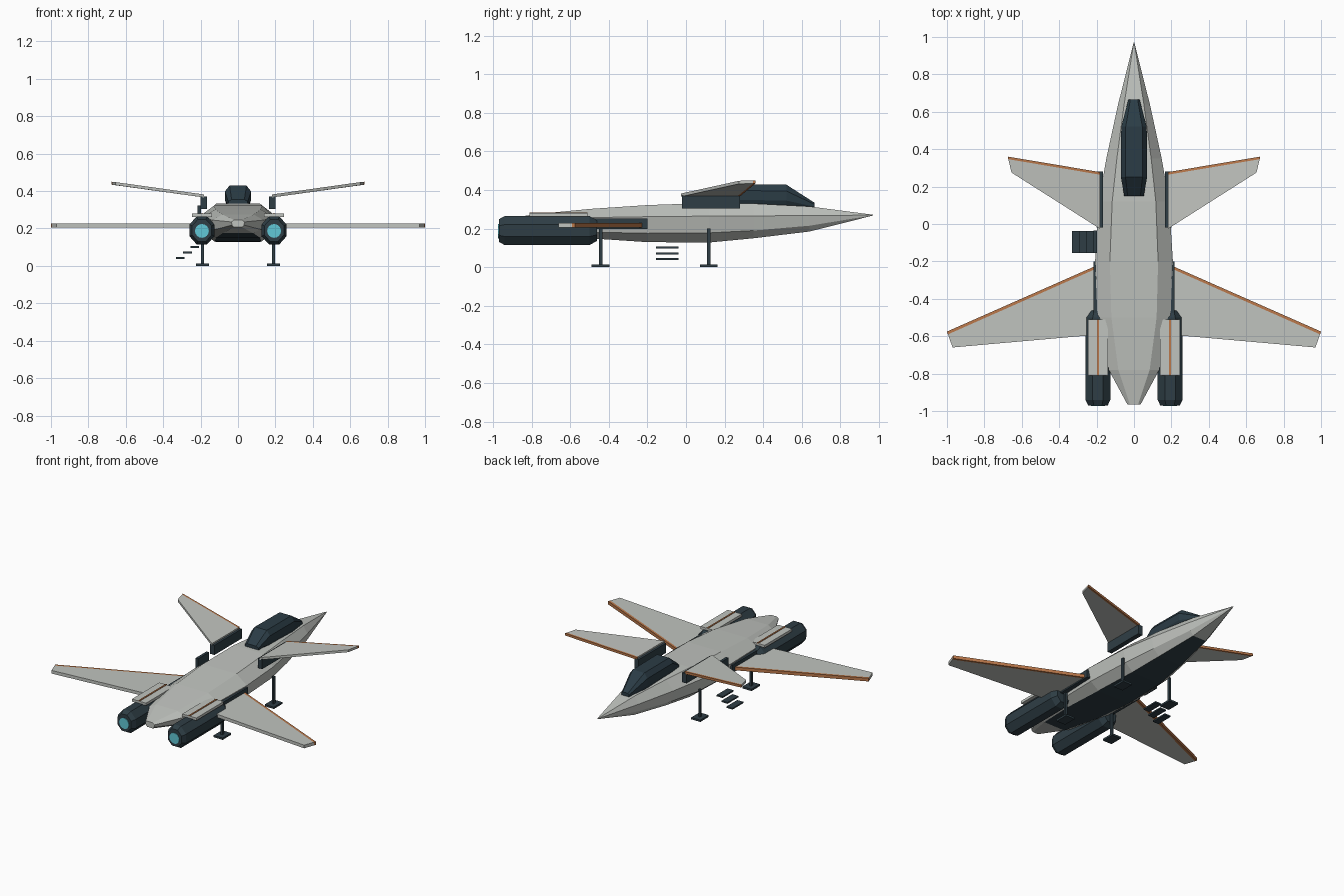
import bpy, bmesh, math
from mathutils import Vector

if "Cube" in bpy.data.objects:
    bpy.data.objects.remove(bpy.data.objects["Cube"])


def material(name, rgb):
    m = bpy.data.materials.new(name)
    m.diffuse_color = (*rgb, 1)
    m.use_nodes = True
    m.node_tree.nodes["Principled BSDF"].inputs["Base Color"].default_value = m.diffuse_color
    return m


HULL = material("light grey hull", (0.53, 0.55, 0.52))
DARK = material("dark slate", (0.028, 0.048, 0.06))
GLASS = material("canopy glass", (0.024, 0.045, 0.06))
ORANGE = material("copper orange", (0.50, 0.19, 0.07))
CYAN = material("engine glow", (0.12, 0.58, 0.68))


def finish(name, bm, *mats):
    bmesh.ops.recalc_face_normals(bm, faces=bm.faces)
    me = bpy.data.meshes.new(name)
    bm.to_mesh(me)
    bm.free()
    for m in mats:
        me.materials.append(m)
    ob = bpy.data.objects.new(name, me)
    bpy.context.collection.objects.link(ob)
    return ob


def loft(name, rings, *mats):
    """Skin equal-length rings of points and cap both ends."""
    bm = bmesh.new()
    vs = [[bm.verts.new(p) for p in r] for r in rings]
    n = len(vs[0])
    for a, b in zip(vs, vs[1:]):
        for i in range(n):
            j = (i + 1) % n
            bm.faces.new((a[i], a[j], b[j], b[i]))
    bm.faces.new(vs[0])
    bm.faces.new(vs[-1])
    return finish(name, bm, *mats)


def box(name, x, y, z, mat):
    return loft(name, [[(a, y[0], z[0]), (a, y[1], z[0]), (a, y[1], z[1]), (a, y[0], z[1])] for a in x], mat)


def plate(name, pts, thick, mat):
    """Slab with the given 3D outline as its middle surface."""
    return loft(name, [[(x, y, z + d) for x, y, z in pts] for d in (-thick / 2, thick / 2)], mat)


def octagon(x, y, z, rx, rz):
    k = 1 / math.cos(math.pi / 8)
    return [(x + rx * k * math.cos(a), y, z + rz * k * math.sin(a))
            for a in [math.pi / 8 + i * math.pi / 4 for i in range(8)]]


# Fuselage: y, half width, then top, shoulder, lower side and bottom heights
stations = [(0.97, 0.002, 0.272, 0.270, 0.269, 0.268),
            (0.64, 0.085, 0.315, 0.268, 0.215, 0.185),
            (0.35, 0.148, 0.330, 0.266, 0.190, 0.150),
            (0.12, 0.188, 0.333, 0.265, 0.178, 0.128),
            (-0.20, 0.208, 0.322, 0.262, 0.176, 0.130),
            (-0.50, 0.195, 0.302, 0.257, 0.182, 0.150),
            (-0.78, 0.135, 0.275, 0.245, 0.195, 0.175),
            (-0.965, 0.035, 0.246, 0.235, 0.218, 0.207)]
rings = []
for y, w, t, m, l, b in stations:
    half = [(0.62 * w, t), (w, m), (0.9 * w, l), (0.6 * w, b)]
    rings.append([(x, y, z) for x, z in half] + [(-x, y, z) for x, z in reversed(half)])
hull = loft("fuselage", rings, HULL, DARK)
# Dark belly panels
for p in hull.data.polygons:
    if p.normal.z < -0.9 and p.center.y < 0.64 and p.center.y > -0.8:
        p.material_index = 1

# Canopy: y, half width, base, top
rings = []
for y, w, b, t in [(0.665, 0.03, 0.305, 0.335), (0.52, 0.068, 0.31, 0.428),
                   (0.25, 0.07, 0.315, 0.43), (0.15, 0.052, 0.32, 0.355)]:
    h = t - b
    half = [(0.65 * w, t), (w, t - 0.28 * h), (w, b + 0.3 * h), (0.75 * w, b)]
    rings.append([(x, y, z) for x, z in half] + [(-x, y, z) for x, z in reversed(half)])
loft("canopy", rings, GLASS)


def wing(name, outline, thick, edge):
    """Outline runs root front, tip front, tip back, root back; copper strip along the front."""
    rf, tf, tb, rb = [Vector(p) for p in outline]
    r2 = rf + (rb - rf).normalized() * edge
    t2 = tf + (tb - tf).normalized() * edge
    plate(name, [r2, t2, tb, rb], thick, HULL)
    plate(name + "_leading_edge", [rf, tf, t2, r2], thick, ORANGE)


for s, side in ((-1, "left"), (1, "right")):
    # Upper foreplane on its pylon
    box(side + "_foreplane_pylon", (s * 0.167, s * 0.2), (-0.02, 0.28), (0.305, 0.372), DARK)
    wing(side + "_foreplane", [(s * 0.183, 0.278, 0.374), (s * 0.675, 0.36, 0.442),
                               (s * 0.655, 0.275, 0.440), (s * 0.183, -0.025, 0.374)], 0.016, 0.014)
    # Main wing and root fairing
    box(side + "_wing_root", (s * 0.18, s * 0.216), (-0.60, -0.20), (0.197, 0.252), DARK)
    wing(side + "_wing", [(s * 0.2, -0.222, 0.217), (s * 1.0, -0.575, 0.217),
                          (s * 0.97, -0.66, 0.217), (s * 0.2, -0.592, 0.217)], 0.022, 0.016)
    # Engine pod, glowing exhaust, top cover and copper stripe
    x = s * 0.193
    loft(side + "_engine", [octagon(x, y, 0.19, 0.067 * k, 0.075 * k) for y, k in
                            ((-0.97, 0.78), (-0.94, 1), (-0.50, 1), (-0.462, 0.72))], DARK)
    loft(side + "_exhaust_glow", [[(x + 0.037 * math.cos(a), y, 0.187 + 0.037 * math.sin(a))
                                   for a in [i * math.pi / 8 for i in range(16)]]
                                  for y in (-0.974, -0.96)], CYAN)
    box(side + "_engine_cover", (x - 0.054, x + 0.054), (-0.81, -0.51), (0.262, 0.28), HULL)
    box(side + "_engine_stripe", (x - 0.005, x + 0.005), (-0.81, -0.51), (0.278, 0.284), ORANGE)
    # Landing legs and feet
    for y, end in ((0.118, "nose"), (-0.443, "tail")):
        box(f"{side}_{end}_leg", (s * 0.183, s * 0.197), (y - 0.009, y + 0.009), (0.01, 0.2), DARK)
        box(f"{side}_{end}_foot", (s * 0.155, s * 0.225), (y - 0.046, y + 0.046), (0, 0.013), DARK)

# Boarding hatch and steps on the left
box("boarding_hatch", (-0.217, -0.198), (-0.155, -0.035), (0.20, 0.322), DARK)
for i in range(3):
    x = -0.232 - 0.038 * i
    box(f"boarding_step_{i + 1}", (x - 0.023, x + 0.023), (-0.155, -0.038),
        (0.097 - 0.03 * i, 0.107 - 0.03 * i), DARK)
